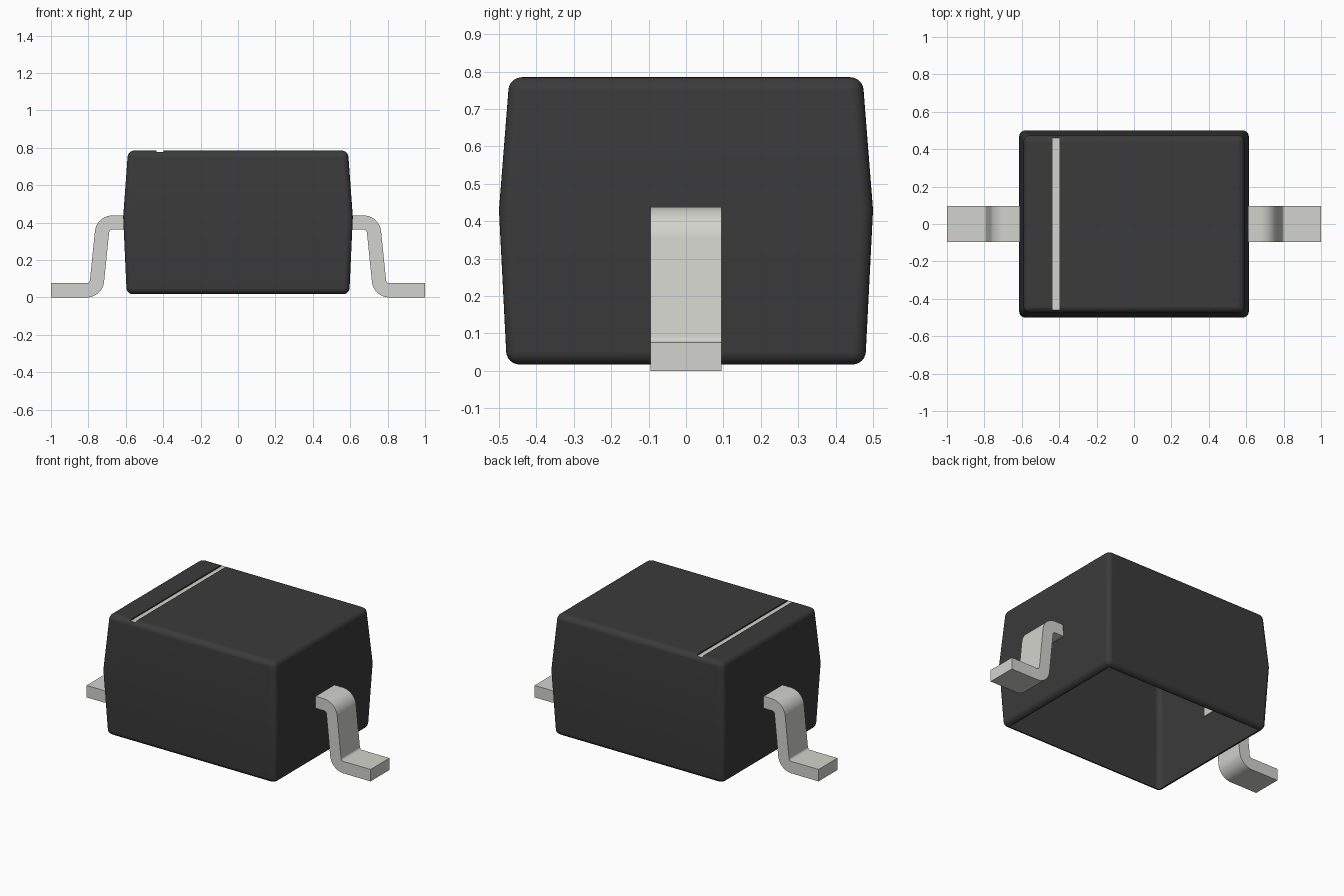
import bpy, bmesh, math
from mathutils import Vector

default = bpy.data.objects.get("Cube")
if default:
    bpy.data.objects.remove(default, do_unlink=True)


def material(name, rgb):
    m = bpy.data.materials.new(name)
    m.use_nodes = True
    m.diffuse_color = (*rgb, 1)
    bsdf = m.node_tree.nodes["Principled BSDF"]
    bsdf.inputs["Base Color"].default_value = (*rgb, 1)
    bsdf.inputs["Roughness"].default_value = 0.6
    return m


BLACK = material("black_resin", (0.043, 0.043, 0.043))
METAL = material("pale_metal", (0.65, 0.65, 0.61))


def make_object(name, bm, mats):
    bmesh.ops.recalc_face_normals(bm, faces=bm.faces)
    mesh = bpy.data.meshes.new(name)
    bm.to_mesh(mesh)
    bm.free()
    for m in mats:
        mesh.materials.append(m)
    ob = bpy.data.objects.new(name, mesh)
    bpy.context.collection.objects.link(ob)
    return ob


def select_only(ob):
    bpy.ops.object.select_all(action="DESELECT")
    ob.select_set(True)
    bpy.context.view_layer.objects.active = ob


def smooth(ob):
    select_only(ob)
    bpy.ops.object.shade_smooth_by_angle(angle=math.radians(30))
    ob.modifiers.new("even_normals", "WEIGHTED_NORMAL").keep_sharp = True


# Body: two tapered halves meeting at a seam, rounded everywhere else
SEAM, TOP, BOTTOM = 0.43, 0.785, 0.017
bm = bmesh.new()
rings = []
for hx, hy, z in ((0.595, 0.479, BOTTOM), (0.614, 0.5, SEAM), (0.588, 0.472, TOP)):
    rings.append([bm.verts.new((sx * hx, sy * hy, z))
                  for sx, sy in ((-1, -1), (1, -1), (1, 1), (-1, 1))])
bm.faces.new(rings[0])
bm.faces.new(rings[2])
for low, high in zip(rings, rings[1:]):
    for i in range(4):
        j = (i + 1) % 4
        bm.faces.new((low[i], low[j], high[j], high[i]))
rounded = [e for e in bm.edges if any(abs(v.co.z - SEAM) > 0.01 for v in e.verts)]
bmesh.ops.bevel(bm, geom=rounded, offset=0.033, offset_type="OFFSET",
                segments=6, profile=0.5, affect="EDGES", clamp_overlap=True)
body = make_object("body", bm, [BLACK, METAL])

# Shallow groove across the top for the polarity stripe
STRIPE_X, STRIPE_HALF, FLOOR = -0.417, 0.018, 0.777
bm = bmesh.new()
bmesh.ops.create_cube(bm, size=1)
for v in bm.verts:
    v.co = (STRIPE_X + v.co.x * 2 * STRIPE_HALF, v.co.y * 1.2, FLOOR + (v.co.z + 0.5) * 0.1)
cutter = make_object("stripe_cutter", bm, [BLACK])
cutter.hide_render = True
select_only(body)
cut = body.modifiers.new("groove", "BOOLEAN")
cut.operation, cut.solver, cut.object = "DIFFERENCE", "EXACT", cutter
bpy.ops.object.modifier_apply(modifier=cut.name)
bpy.data.objects.remove(cutter, do_unlink=True)

# Pale paint on the groove floor only
for p in body.data.polygons:
    on_floor = abs(p.center.z - FLOOR) < 0.001 and p.normal.z > 0.99
    p.material_index = int(on_floor and abs(p.center.x - STRIPE_X) < STRIPE_HALF)

# The shell is open underneath, inside its rounded rim
bm = bmesh.new()
bm.from_mesh(body.data)
underside = [f for f in bm.faces if f.normal.z < -0.999]
bmesh.ops.delete(bm, geom=underside, context="FACES")
bm.to_mesh(body.data)
bm.free()
smooth(body)


# Legs: a bent strip following a filleted path
def filleted_strip(points, radius, half, steps=10):
    """Return the (one side, other side) outlines of a strip with round bends."""
    pts = [Vector(p) for p in points]
    path = [(pts[0], (pts[1] - pts[0]).normalized())]
    for a, b, c in zip(pts, pts[1:], pts[2:]):
        d1, d2 = (b - a).normalized(), (c - b).normalized()
        turn = math.atan2(d1.x * d2.y - d1.y * d2.x, d1.dot(d2))
        start = b - d1 * radius * math.tan(abs(turn) / 2)
        side = math.copysign(1, turn)
        centre = start + Vector((-d1.y, d1.x)) * side * radius
        for k in range(steps + 1):
            t = turn * k / steps
            d = Vector((d1.x * math.cos(t) - d1.y * math.sin(t),
                        d1.x * math.sin(t) + d1.y * math.cos(t)))
            path.append((centre - Vector((-d.y, d.x)) * side * radius, d))
    path.append((pts[-1], (pts[-1] - pts[-2]).normalized()))
    return [[p + Vector((-d.y, d.x)) * s * half for p, d in path] for s in (1, -1)]


upper, lower = filleted_strip([(0.605, 0.4), (0.722, 0.4), (0.759, 0.038), (1.0, 0.038)],
                              radius=0.055, half=0.038)
outline = upper + lower[::-1]
LEG_HALF_WIDTH = 0.095

for name, side in (("left_leg", 1), ("right_leg", -1)):
    bm = bmesh.new()
    profile = bm.faces.new([bm.verts.new((side * p.x, -LEG_HALF_WIDTH, p.y)) for p in outline])
    extruded = bmesh.ops.extrude_face_region(bm, geom=[profile])["geom"]
    bmesh.ops.translate(bm, vec=(0, 2 * LEG_HALF_WIDTH, 0),
                        verts=[g for g in extruded if isinstance(g, bmesh.types.BMVert)])
    smooth(make_object(name, bm, [METAL]))
